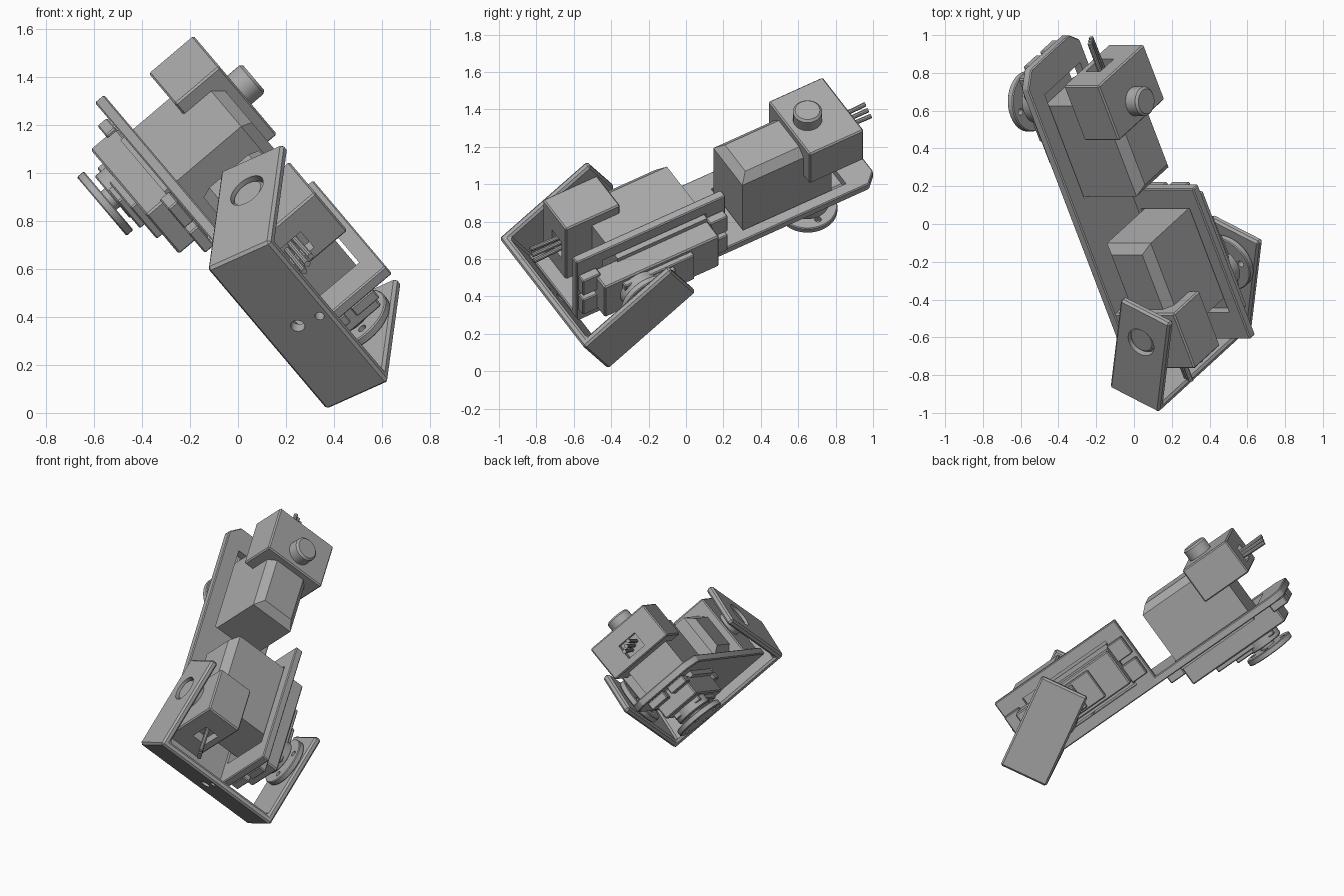
import bpy
import bmesh
from mathutils import Matrix, Vector

if "Cube" in bpy.data.objects:
    bpy.data.objects.remove(bpy.data.objects["Cube"], do_unlink=True)

grey = bpy.data.materials.new("neutral_grey")
grey.use_nodes = True
grey.diffuse_color = (0.4, 0.4, 0.4, 1)
grey.node_tree.nodes["Principled BSDF"].inputs["Base Color"].default_value = (0.4, 0.4, 0.4, 1)

# Tilted axes of the assembly: length, width and normal of the long plate
N = Vector((0.763, 0, 0.646)).normalized()
T = 0.509
L = Vector((-N.z * T, (1 - T * T) ** 0.5, N.x * T))
W = N.cross(L)


def frame(origin, x, y, z):
    """Matrix with the given axes; origin is in (length, width, normal)."""
    o = L * origin[0] + W * origin[1] + N * origin[2]
    m = Matrix((x, y, z)).transposed().to_4x4()
    m.translation = o
    return m


def finish(bm, name, m):
    bmesh.ops.recalc_face_normals(bm, faces=bm.faces)
    me = bpy.data.meshes.new(name)
    bm.to_mesh(me)
    bm.free()
    me.transform(m)
    me.materials.append(grey)
    ob = bpy.data.objects.new(name, me)
    bpy.context.collection.objects.link(ob)
    return ob


def soften(bm, size, edges=None):
    if size:
        bmesh.ops.bevel(bm, geom=list(edges or bm.edges), offset=size,
                        segments=1, affect='EDGES')


def box(name, m, lo, hi, bevel=0.0, top_bevel=0.0):
    bm = bmesh.new()
    bmesh.ops.create_cube(bm, size=1)
    for v in bm.verts:
        v.co = [a if c < 0 else b for c, a, b in zip(v.co, lo, hi)]
    soften(bm, bevel)
    if top_bevel:
        top = [e for e in bm.edges
               if all(v.co.z > hi[2] - 1e-5 for v in e.verts)
               and not all(v.co.x > hi[0] - 1e-5 for v in e.verts)]
        soften(bm, top_bevel, top)
    return finish(bm, name, m)


def cylinder(name, m, start, end, r, bevel=0.0, sides=32):
    a, b = Vector(start), Vector(end)
    bm = bmesh.new()
    bmesh.ops.create_cone(bm, cap_ends=True, segments=sides, radius1=r, radius2=r,
                          depth=(b - a).length)
    if bevel:
        soften(bm, bevel, [e for e in bm.edges
                           if any(len(f.verts) > 4 for f in e.link_faces)])
    turn = (b - a).to_track_quat('Z', 'Y').to_matrix().to_4x4()
    bm.transform(Matrix.Translation((a + b) / 2) @ turn)
    return finish(bm, name, m)


def prism(name, m, points, z0, z1, bevel=0.0):
    bm = bmesh.new()
    face = bm.faces.new([bm.verts.new((x, y, z0)) for x, y in points])
    ext = bmesh.ops.extrude_face_region(bm, geom=[face])
    for v in ext["geom"]:
        if isinstance(v, bmesh.types.BMVert):
            v.co.z = z1
    bmesh.ops.recalc_face_normals(bm, faces=bm.faces)
    soften(bm, bevel)
    return finish(bm, name, m)


def cut(ob, cutters):
    for c in cutters:
        c.hide_render = True
        mod = ob.modifiers.new("cut", 'BOOLEAN')
        mod.operation = 'DIFFERENCE'
        mod.object = c
    bpy.context.view_layer.update()
    dg = bpy.context.evaluated_depsgraph_get()
    me = bpy.data.meshes.new_from_object(ob.evaluated_get(dg))
    ob.modifiers.clear()
    ob.data = me
    for c in cutters:
        bpy.data.objects.remove(c, do_unlink=True)


def cross(r):
    return [(r, 0), (-r, 0), (0, r), (0, -r)]


SCREWS = [(u, v) for u in (0.24, -0.55) for v in (-0.078, 0.078)]


def mount_cutters(m):
    """Servo window and four screw holes."""
    c = [box("window_cutter", m, (-0.5, -0.168, -0.1), (0.14, 0.168, 0.1))]
    return c + [cylinder("screw_cutter", m, (u, v, -0.1), (u, v, 0.1), 0.03, sides=20)
                for u, v in SCREWS]


def servo(tag, m):
    """Servo in its own frame: shaft at the origin, x along the case, z away from the horn."""
    box(tag + "_body", m, (-0.495, -0.152, -0.02), (0.06, 0.152, 0.446), top_bevel=0.045)
    box(tag + "_case", m, (-0.5, -0.125, -0.14), (0.21, 0.125, -0.001), 0.008)
    # Gear cover with round shaft boss
    box(tag + "_gear_cover", m, (-0.33, -0.1, -0.17), (0.1, 0.1, -0.13), 0.006)
    box(tag + "_gear_step", m, (-0.2, -0.085, -0.195), (0.06, 0.085, -0.16), 0.006)
    cylinder(tag + "_shaft_boss", m, (0, 0, -0.2), (0, 0, -0.13), 0.115, 0.006)
    cylinder(tag + "_shaft", m, (0, 0, -0.23), (0, 0, -0.19), 0.05)
    # Four mounting ears with screw holes
    for i, (u, v) in enumerate(SCREWS):
        ear = box(f"{tag}_ear_{i + 1}", m, (u - 0.055, v - 0.062, -0.055),
                  (u + 0.055, v + 0.062, -0.002), 0.006)
        cut(ear, [cylinder("ear_cutter", m, (u, v, -0.1), (u, v, 0.1), 0.03, sides=20)])
    # Round output horn
    horn = cylinder(tag + "_horn", m, (0, 0, -0.258), (0, 0, -0.22), 0.16, 0.005, 48)
    cut(horn, [cylinder("horn_cutter", m, (x, y, -0.3), (x, y, -0.2), 0.018, sides=16)
               for x, y in cross(0.11)])
    # End cap with cable socket, idler knob and three wires
    cap = box(tag + "_end_cap", m, (-0.115, -0.217, 0.25), (0.222, 0.217, 0.494), 0.008)
    cut(cap, [box("socket_cutter", m, (0.16, -0.065, 0.295), (0.3, 0.065, 0.395))])
    cylinder(tag + "_idler_knob", m, (0, 0, 0.48), (0, 0, 0.572), 0.078, 0.012)
    for i in (-1, 0, 1):
        cylinder(f"{tag}_wire_{i + 2}", m, (0.14, i * 0.027, 0.345 + i * 0.012),
                 (0.375, i * 0.03, 0.345 + i * 0.018), 0.013, sides=10)


# The two servos: one on the long plate, one on the upright plate
upper = frame((1.08, 0.55, 0.38), L, W, N)
lower = frame((-0.187, 0.32, 0.622), -L, N, W)
servo("upper_servo", upper)
servo("lower_servo", lower)

# Angle bracket joining the servos
base = frame((0, 0, 0), L, W, N)
long_plate = prism("long_plate", base,
                   [(-0.49, 0.32), (1.325, 0.32), (1.39, 0.385), (1.39, 0.745),
                    (1.31, 0.82), (-0.49, 0.82)], 0.38, 0.43, 0.006)
cut(long_plate, mount_cutters(upper))
upright_plate = box("upright_plate", base, (-0.49, 0.32, 0.38), (0.435, 0.37, 0.865), 0.006)
cut(upright_plate, mount_cutters(lower))

# U-shaped bracket swung about the lower servo shaft
swing = (L * 0.87 + N * 0.493).normalized()
u_frame = frame((-0.55, 0, 0.424), swing, W, swing.cross(W))
LOW, HIGH, REACH, THICK, PIVOT = 0.012, 0.907, 0.625, 0.045, 0.412
u_bracket = prism("u_bracket", u_frame,
                  [(0, LOW), (REACH, LOW), (REACH, LOW + THICK), (THICK, LOW + THICK),
                   (THICK, HIGH - THICK), (REACH, HIGH - THICK), (REACH, HIGH), (0, HIGH)],
                  -0.157, 0.157, 0.012)
middle = (LOW + HIGH) / 2
cutters = [cylinder("idler_cutter", u_frame, (PIVOT, 0.8, 0), (PIVOT, 1, 0), 0.082)]
for x, y in [(0, 0)] + cross(0.11):
    r = 0.02 if x or y else 0.03
    cutters.append(cylinder("base_cutter", u_frame, (-0.1, middle + x, y),
                            (0.1, middle + x, y), r, sides=16))
    cutters.append(cylinder("horn_side_cutter", u_frame, (PIVOT + x, -0.05, y),
                            (PIVOT + x, 0.1, y), r, sides=16))
cut(u_bracket, cutters)

# Smooth round parts, keep edges sharp
bpy.ops.object.select_all(action='DESELECT')
for ob in bpy.context.collection.objects:
    if ob.type == 'MESH':
        ob.select_set(True)
        bpy.context.view_layer.objects.active = ob
bpy.ops.object.shade_smooth_by_angle(angle=0.52)
